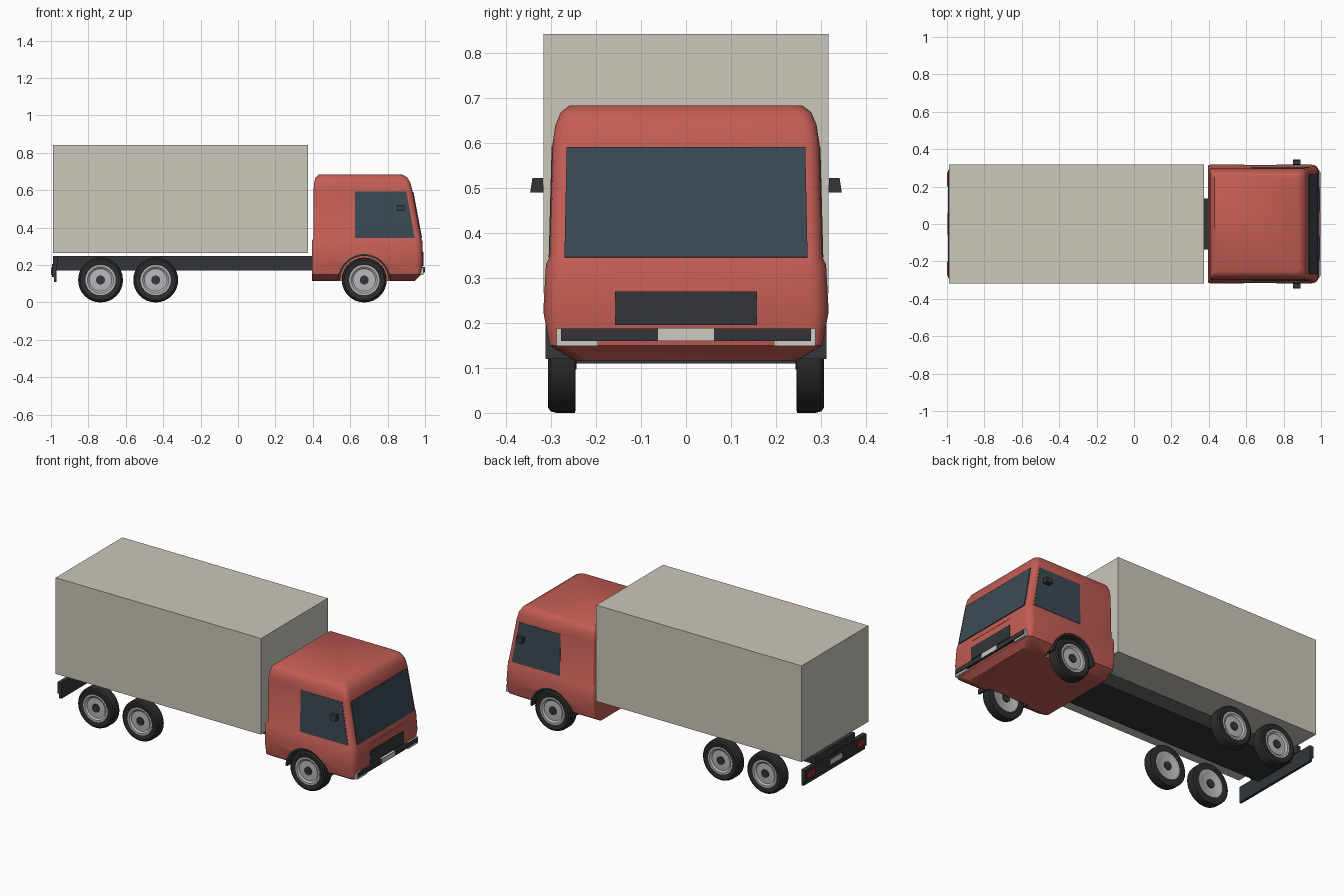
import bpy, bmesh, math
from mathutils import Vector

if "Cube" in bpy.data.objects:
    bpy.data.objects.remove(bpy.data.objects["Cube"])


def material(name, rgb):
    m = bpy.data.materials.new(name)
    m.diffuse_color = (*rgb, 1)
    m.use_nodes = True
    m.node_tree.nodes["Principled BSDF"].inputs["Base Color"].default_value = m.diffuse_color
    return m


RED = material("red_paint", (0.55, 0.11, 0.09))
CREAM = material("cream_panel", (0.60, 0.57, 0.50))
DARK = material("dark_plastic", (0.032, 0.036, 0.040))
GLASS = material("tinted_glass", (0.045, 0.068, 0.088))
RUBBER = material("rubber", (0.025, 0.025, 0.025))
STEEL = material("steel", (0.48, 0.48, 0.50))
LAMP = material("lamp_red", (0.35, 0.02, 0.02))
WHITE = material("lamp_white", (0.62, 0.60, 0.54))


def build(name, verts, faces, mat, smooth=None):
    bm = bmesh.new()
    vs = [bm.verts.new(v) for v in verts]
    for f in faces:
        bm.faces.new([vs[i] for i in f])
    bmesh.ops.recalc_face_normals(bm, faces=bm.faces)
    me = bpy.data.meshes.new(name)
    bm.to_mesh(me)
    bm.free()
    me.materials.append(mat)
    ob = bpy.data.objects.new(name, me)
    bpy.context.collection.objects.link(ob)
    if smooth:
        bpy.ops.object.select_all(action='DESELECT')
        ob.select_set(True)
        bpy.context.view_layer.objects.active = ob
        bpy.ops.object.shade_smooth_by_angle(angle=math.radians(smooth))
    return ob


def prism(name, outline, offset, mat):
    """Extrude a planar outline along an offset vector."""
    n = len(outline)
    pts = [Vector(p) for p in outline]
    pts += [p + Vector(offset) for p in pts]
    faces = [range(n), range(n, 2 * n)]
    faces += [(i, (i + 1) % n, n + (i + 1) % n, n + i) for i in range(n)]
    return build(name, pts, faces, mat)


def box(name, x0, x1, y0, y1, z0, z1, mat):
    return prism(name, [(x0, y0, z0), (x1, y0, z0), (x1, y1, z0), (x0, y1, z0)],
                 (0, 0, z1 - z0), mat)


def lathe(name, profile, x, z, side, mat, n=32):
    """Revolve a closed (radius, y) profile around an axle along y."""
    k = len(profile)
    verts = [(x + r * math.cos(2 * math.pi * i / n), side * y, z + r * math.sin(2 * math.pi * i / n))
             for i in range(n) for r, y in profile]
    faces = [(i * k + j, i * k + (j + 1) % k, (i + 1) % n * k + (j + 1) % k, (i + 1) % n * k + j)
             for i in range(n) for j in range(k)]
    return build(name, verts, faces, mat, 30)


def cylinder(name, x, z, r, y0, y1, mat, n=32):
    ring = [(x + r * math.cos(2 * math.pi * i / n), y0, z + r * math.sin(2 * math.pi * i / n))
            for i in range(n)]
    return prism(name, ring, (0, y1 - y0, 0), mat)


# Cargo box and chassis
box("cargo_box", -0.99, 0.375, -0.317, 0.317, 0.265, 0.842, CREAM)
box("chassis", -0.975, 0.60, -0.135, 0.135, 0.17, 0.248, DARK)

# Cab: rounded rectangles stacked by height (z, rear x, front x, half width, front radius, rear radius)
levels = [
    (0.115, 0.395, 0.945, 0.245, 0.03, 0.01),
    (0.150, 0.395, 0.980, 0.303, 0.03, 0.01),
    (0.225, 0.395, 0.990, 0.317, 0.04, 0.012),
    (0.330, 0.395, 0.985, 0.311, 0.04, 0.012),
    (0.345, 0.404, 0.979, 0.303, 0.03, 0.012),
    (0.600, 0.404, 0.932, 0.296, 0.03, 0.012),
    (0.640, 0.407, 0.922, 0.290, 0.03, 0.012),
    (0.668, 0.414, 0.905, 0.278, 0.03, 0.012),
    (0.683, 0.430, 0.880, 0.258, 0.03, 0.012),
]
STEPS = 4
verts = []
for z, x0, x1, w, rf, rr in levels:
    for q, (cx, cy, r) in enumerate([(x1 - rf, w - rf, rf), (x0 + rr, w - rr, rr),
                                     (x0 + rr, rr - w, rr), (x1 - rf, rf - w, rf)]):
        for s in range(STEPS + 1):
            a = math.pi / 2 * (q + s / STEPS)
            verts.append((cx + r * math.cos(a), cy + r * math.sin(a), z))
n = 4 * (STEPS + 1)
faces = [(l * n + i, l * n + (i + 1) % n, (l + 1) * n + (i + 1) % n, (l + 1) * n + i)
         for l in range(len(levels) - 1) for i in range(n)]
faces += [range(n), range(len(verts) - n, len(verts))]
cab = build("cab", verts, faces, RED, 35)

# Windscreen, grille and front trim
prism("windscreen", [(0.978, -0.270, 0.345), (0.978, 0.270, 0.345),
                     (0.932, 0.265, 0.590), (0.932, -0.265, 0.590)], (0.006, 0, 0.001), GLASS)
box("grille", 0.97, 0.992, -0.158, 0.158, 0.195, 0.270, DARK)
box("panel_seam", 0.97, 0.9875, -0.158, 0.158, 0.310, 0.313, RED)
box("front_bumper_strip", 0.96, 0.997, -0.278, 0.278, 0.160, 0.187, DARK)
box("front_plate", 0.98, 1.0, -0.062, 0.062, 0.160, 0.189, WHITE)

# Rear bumper and plate
box("rear_bumper", -0.995, -0.970, -0.290, 0.290, 0.135, 0.205, DARK)
box("rear_bumper_lip", -0.985, -0.970, -0.290, 0.290, 0.110, 0.135, DARK)
box("rear_crossmember", -0.990, -0.965, -0.190, 0.190, 0.205, 0.248, DARK)
box("rear_plate", -1.0, -0.990, -0.055, 0.055, 0.150, 0.180, WHITE)

for s, tag in ((1, "left"), (-1, "right")):
    # Side window, mirror, lamps
    prism("side_window_" + tag, [(0.625, s * 0.302, 0.345), (0.944, s * 0.302, 0.345),
                                 (0.900, s * 0.2955, 0.592), (0.625, s * 0.2955, 0.592)],
          (0, s * 0.003, 0), GLASS)
    prism("mirror_" + tag, [(0.85, s * 0.316, 0.490), (0.85, s * 0.346, 0.490),
                            (0.85, s * 0.341, 0.522), (0.85, s * 0.318, 0.522)],
          (0.04, 0, 0), DARK)
    box("headlamp_" + tag, 0.945, 0.993, s * 0.195, s * 0.288, 0.148, 0.187, WHITE)
    box("tail_lamp_" + tag, -1.0, -0.985, s * 0.200, s * 0.275, 0.148, 0.186, LAMP)

    # Wheel arch cut into the cab with a dark liner
    cutter = cylinder("arch_cutter_" + tag, 0.675, 0.12, 0.139, s * 0.225, s * 0.40, DARK, 48)
    cutter.hide_render = True
    cutter.hide_set(True)
    cut = cab.modifiers.new("arch_" + tag, 'BOOLEAN')
    cut.operation, cut.object, cut.solver = 'DIFFERENCE', cutter, 'EXACT'
    arc = [(0.675 + r * math.cos(a), s * 0.226, 0.12 + r * math.sin(a))
           for r, ks in ((0.141, range(17)), (0.129, range(16, -1, -1)))
           for a in (math.pi * k / 16 for k in ks)]
    prism("arch_liner_" + tag, arc, (0, s * 0.086, 0), DARK)

    # Wheels: tyre, dished rim on both faces, hub
    for x, pos in ((-0.735, "rear"), (-0.44, "middle"), (0.675, "front")):
        name = pos + "_" + tag
        lathe("tyre_" + name, [(0.078, 0.249), (0.115, 0.245), (0.120, 0.247), (0.120, 0.288),
                               (0.117, 0.300), (0.108, 0.307), (0.090, 0.307), (0.078, 0.302)],
              x, 0.12, s, RUBBER)
        lathe("rim_" + name, [(0.015, 0.250), (0.060, 0.250), (0.068, 0.246), (0.081, 0.246),
                              (0.081, 0.304), (0.070, 0.304), (0.060, 0.296), (0.015, 0.298)],
              x, 0.12, s, STEEL)
        cylinder("hub_" + name, x, 0.12, 0.024, s * 0.243, s * 0.303, DARK, 24)
